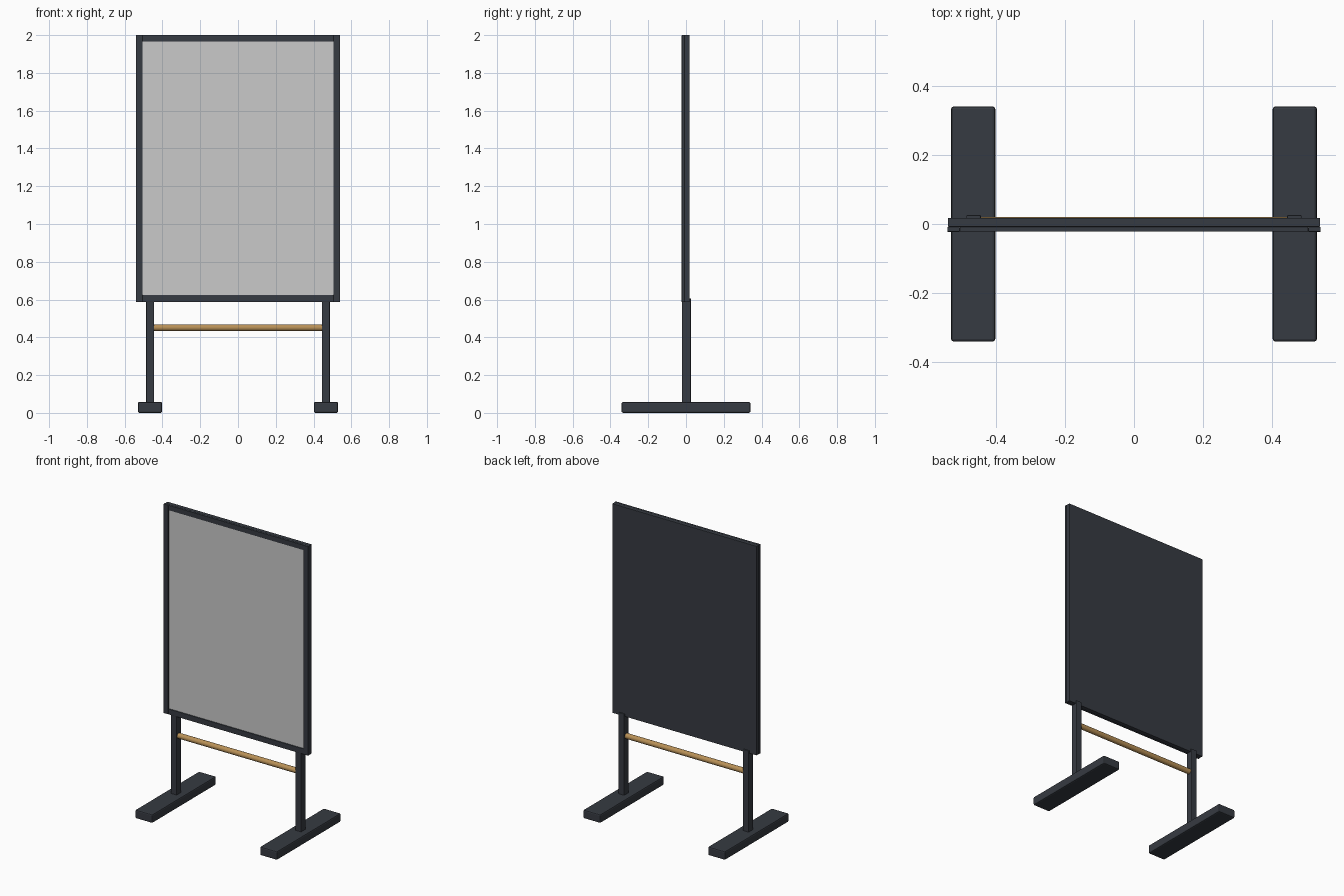
import bpy, bmesh, math
from mathutils import Matrix

if "Cube" in bpy.data.objects:
    bpy.data.objects.remove(bpy.data.objects["Cube"])


def material(name, rgb):
    m = bpy.data.materials.new(name)
    m.diffuse_color = (*rgb, 1.0)
    m.use_nodes = True
    m.node_tree.nodes["Principled BSDF"].inputs["Base Color"].default_value = m.diffuse_color
    return m


CHARCOAL = material("charcoal", (0.037, 0.043, 0.054))
GREY = material("light grey", (0.59, 0.59, 0.59))
WOOD = material("oak wood", (0.48, 0.28, 0.095))


def add_object(name, bm, mat):
    mesh = bpy.data.meshes.new(name)
    bm.to_mesh(mesh)
    bm.free()
    mesh.materials.append(mat)
    obj = bpy.data.objects.new(name, mesh)
    bpy.context.collection.objects.link(obj)
    return obj


def box(name, x, y, z, mat, bevel=0.0):
    """Box spanning the given (low, high) ranges, with optional rounded edges."""
    bm = bmesh.new()
    bmesh.ops.create_cube(bm, size=1)
    for v in bm.verts:
        v.co = [sum(r) / 2 + c * (r[1] - r[0]) for r, c in zip((x, y, z), v.co)]
    obj = add_object(name, bm, mat)
    if bevel:
        mod = obj.modifiers.new("rounded edges", 'BEVEL')
        mod.width = bevel
        mod.segments = 2
    return obj


# Board: backing sheet and recessed display face
FRONT, SEAM, BACK = -0.022, -0.008, 0.018
BOTTOM, TOP = 0.587, 2.0
box("back_board", (-0.539, 0.539), (SEAM, BACK), (BOTTOM, TOP), CHARCOAL, 0.002)
box("display_panel", (-0.506, 0.506), (-0.016, SEAM), (0.62, 1.97), GREY)

# Frame rails between the stiles
box("bottom_rail", (-0.505, 0.505), (FRONT, SEAM), (BOTTOM, 0.624), CHARCOAL, 0.002)
box("top_rail", (-0.505, 0.505), (FRONT, SEAM), (1.966, TOP), CHARCOAL, 0.002)

# Mirrored pairs: stiles, posts and feet
for side, s in (("left", -1), ("right", 1)):
    def span(a, b):
        return tuple(sorted((s * a, s * b)))
    box(side + "_stile", span(0.505, 0.541), (FRONT - 0.001, SEAM), (BOTTOM, TOP), CHARCOAL, 0.002)
    box(side + "_post", span(0.444, 0.486), (-0.021, 0.026), (0.05, 0.606), CHARCOAL, 0.003)
    box(side + "_foot", span(0.402, 0.53), (-0.341, 0.341), (0.0, 0.058), CHARCOAL, 0.008)

# Round wooden crossbar between the posts
bm = bmesh.new()
bmesh.ops.create_cone(bm, cap_ends=True, segments=24, radius1=0.018, radius2=0.018, depth=0.9,
                      matrix=Matrix.Translation((0, 0.002, 0.451)) @ Matrix.Rotation(math.pi / 2, 4, 'Y'))
bar = add_object("crossbar", bm, WOOD)
bpy.context.view_layer.objects.active = bar
bar.select_set(True)
bpy.ops.object.shade_smooth_by_angle(angle=math.radians(40))
